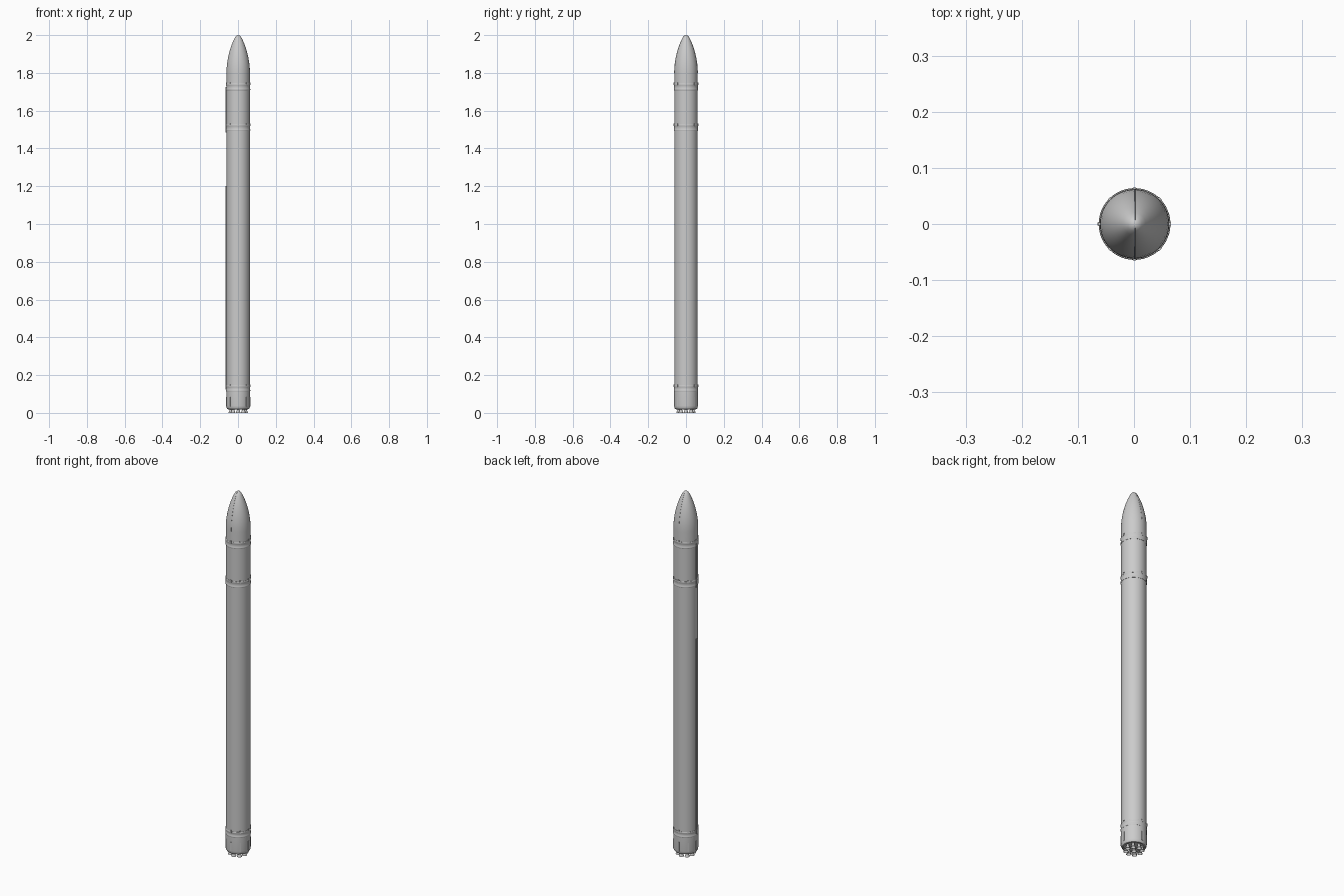
import bpy, bmesh, math
from mathutils import Matrix

if "Cube" in bpy.data.objects:
    bpy.data.objects.remove(bpy.data.objects["Cube"])

CX = 0.001      # body axis, offset slightly by the cable duct
R = 0.0618      # body radius


def finish(name, bm, angle=35):
    bmesh.ops.remove_doubles(bm, verts=bm.verts, dist=1e-6)
    bmesh.ops.recalc_face_normals(bm, faces=bm.faces)
    me = bpy.data.meshes.new(name)
    bm.to_mesh(me)
    bm.free()
    ob = bpy.data.objects.new(name, me)
    bpy.context.collection.objects.link(ob)
    bpy.ops.object.select_all(action='DESELECT')
    ob.select_set(True)
    bpy.context.view_layer.objects.active = ob
    bpy.ops.object.shade_smooth_by_angle(angle=math.radians(angle))
    return ob


def lathe(name, profile, seg=48, x=CX, y=0.0):
    """Revolve (radius, z) points about a vertical axis."""
    bm = bmesh.new()
    vs = [bm.verts.new((r, 0, z)) for r, z in profile]
    es = [bm.edges.new(p) for p in zip(vs, vs[1:])]
    bmesh.ops.spin(bm, geom=vs + es, cent=(0, 0, 0), axis=(0, 0, 1),
                   angle=math.tau, steps=seg, use_duplicate=False)
    bmesh.ops.translate(bm, verts=bm.verts, vec=(x, y, 0))
    return finish(name, bm)


def pad(name, ang, r_in, r_out, width, z0, z1):
    """Small box on the skin, facing outwards at the given angle."""
    bm = bmesh.new()
    m = (Matrix.Translation((CX, 0, 0)) @ Matrix.Rotation(ang, 4, 'Z')
         @ Matrix.Translation(((r_in + r_out) / 2, 0, (z0 + z1) / 2))
         @ Matrix.Diagonal((r_out - r_in, width, z1 - z0, 1)))
    bmesh.ops.create_cube(bm, size=1, matrix=m)
    return finish(name, bm)


# Stage bodies
lathe("first_stage_body", [(0, 0.13), (R, 0.13), (R, 1.50), (0, 1.50)])
lathe("second_stage_body", [(0, 1.51), (R, 1.51), (R, 1.725), (0, 1.725)])

# Engine skirt with rounded lower edge
lathe("engine_skirt", [(0, 0.024), (0.050, 0.024), (0.052, 0.019), (0.0575, 0.021),
                       (0.061, 0.027), (0.0625, 0.038), (0.0625, 0.12), (0, 0.12)])

# Joint bands: two raised lips with a shallow groove between
for name, z0, z1 in (("lower_band", 0.113, 0.145),
                     ("interstage_band", 1.492, 1.527),
                     ("fairing_band", 1.708, 1.743)):
    a, b = R - 0.001, R + 0.0022
    lathe(name, [(a, z0), (b - 0.001, z0), (b, z0 + 0.002), (b, z0 + 0.007),
                 (b - 0.001, z0 + 0.009), (b - 0.001, z1 - 0.009),
                 (b, z1 - 0.007), (b, z1 - 0.002), (b - 0.001, z1), (a, z1)])
    for i in range(8):
        pad(name + "_clip", i * math.tau / 8, R - 0.002, R + 0.0031, 0.006,
            z1 - 0.008, z1 + 0.006)

# Nose fairing
nose = [(R, 1.725), (R, 1.80), (0.0612, 1.825), (0.0585, 1.852), (0.054, 1.88),
        (0.0475, 1.908), (0.0395, 1.935), (0.030, 1.96), (0.020, 1.982),
        (0.013, 1.993), (0.007, 1.998), (0, 2.0)]
lathe("nose_fairing", [(0, 1.725)] + nose)

# Fairing split seam, a thin strip on front and back
bm = bmesh.new()
for s in (-1, 1):
    rows = []
    for r, z in nose[1:-1]:
        rows.append([bm.verts.new((CX + dx, s * (r + d), z))
                     for dx, d in ((-0.0015, -0.001), (-0.0012, 0.0007),
                                   (0.0012, 0.0007), (0.0015, -0.001))])
    for p, q in zip(rows, rows[1:]):
        for k in range(3):
            bm.faces.new((p[k], p[k + 1], q[k + 1], q[k]))
finish("fairing_seam", bm)

# Cable ducts on the left side
pad("cable_duct", math.pi, R - 0.003, R + 0.0045, 0.005, 0.125, 1.20)
pad("upper_cable_duct", math.pi, R - 0.003, R + 0.0045, 0.005, 1.485, 1.725)

# Skirt covers around the base
for i in range(8):
    pad("skirt_cover", i * math.tau / 8, R - 0.003, R + 0.0025, 0.007, 0.035, 0.085)

# Nine engines: one in the centre, eight around it
spots = [(0, 0)] + [(0.0385 * math.cos(i * math.tau / 8),
                     0.0385 * math.sin(i * math.tau / 8)) for i in range(8)]
for x, y in spots:
    lathe("engine_nozzle",
          [(0, 0.030), (0.005, 0.030), (0.0055, 0.022), (0.0075, 0.014), (0.0105, 0.006),
           (0.0130, 0.0), (0.0122, 0.0), (0.0097, 0.006), (0.0065, 0.014), (0, 0.020)],
          seg=20, x=CX + x, y=y)
